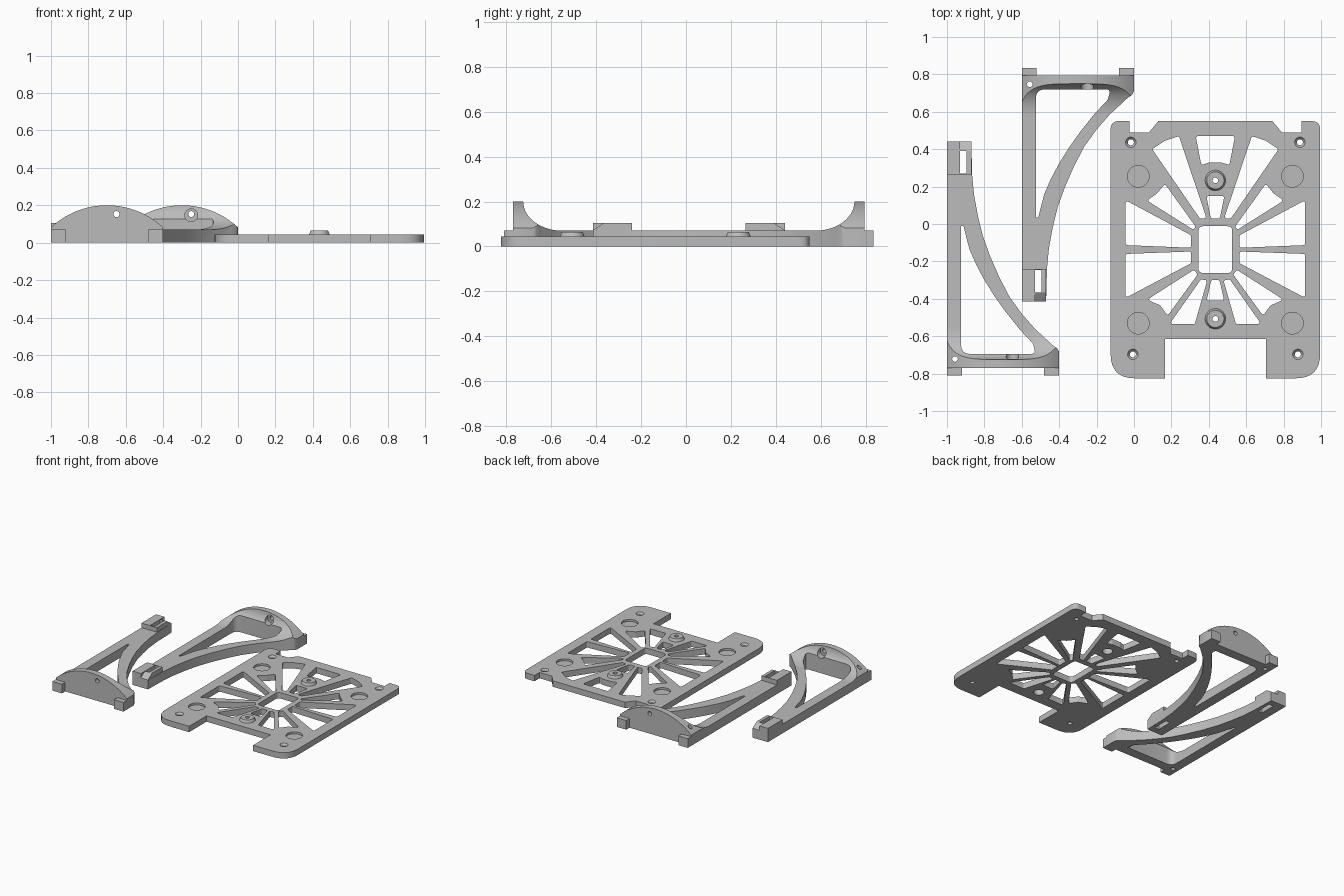
import bpy, bmesh, math
from mathutils import Matrix, Vector

if "Cube" in bpy.data.objects:
    bpy.data.objects.remove(bpy.data.objects["Cube"])

grey = bpy.data.materials.new("printed_grey")
grey.diffuse_color = (0.5, 0.5, 0.5, 1)
grey.use_nodes = True
grey.node_tree.nodes["Principled BSDF"].inputs["Base Color"].default_value = grey.diffuse_color
D = bpy.data


def link(name, mesh):
    ob = D.objects.new(name, mesh)
    bpy.context.collection.objects.link(ob)
    mesh.materials.clear()
    mesh.materials.append(grey)
    return ob


def evaluated(ob):
    bpy.context.view_layer.update()
    return D.meshes.new_from_object(ob.evaluated_get(bpy.context.evaluated_depsgraph_get()))


def rounded(pts, r, n=4):
    """Round every corner of a polygon; r may be a list."""
    out = []
    for i, p in enumerate(pts):
        p = Vector(p)
        a, b = Vector(pts[i - 1]) - p, Vector(pts[(i + 1) % len(pts)]) - p
        rad = r[i] if isinstance(r, list) else r
        ang = a.angle(b)
        if rad == 0 or ang > 2.9:
            out.append(p)
            continue
        t = min(rad / math.tan(ang / 2), a.length * .45, b.length * .45)
        s, e = p + a.normalized() * t, p + b.normalized() * t
        for k in range(n + 1):
            u = k / n
            out.append(s * (1 - u) ** 2 + p * 2 * u * (1 - u) + e * u ** 2)
    return out


def prism(name, loops, lo, hi, axis='z'):
    """Extrude outline loops (inner loops are holes) along an axis."""
    cu = D.curves.new(name, 'CURVE')
    cu.dimensions, cu.fill_mode, cu.extrude = '2D', 'BOTH', (hi - lo) / 2
    for loop in loops:
        sp = cu.splines.new('POLY')
        sp.points.add(len(loop) - 1)
        for q, p in zip(sp.points, loop):
            q.co = (p[0], p[1], 0, 1)
        sp.use_cyclic_u = True
    tmp = D.objects.new(name, cu)
    bpy.context.collection.objects.link(tmp)
    me = evaluated(tmp)
    D.objects.remove(tmp)
    c = (lo + hi) / 2
    m = {'z': Matrix.Translation((0, 0, c)),
         'x': Matrix(((0, 0, 1, c), (1, 0, 0, 0), (0, 1, 0, 0), (0, 0, 0, 1))),
         'y': Matrix(((1, 0, 0, 0), (0, 0, 1, c), (0, 1, 0, 0), (0, 0, 0, 1)))}[axis]
    bm = bmesh.new()
    bm.from_mesh(me)
    bm.transform(m)
    bmesh.ops.remove_doubles(bm, verts=bm.verts, dist=1e-5)
    bmesh.ops.recalc_face_normals(bm, faces=bm.faces)
    bm.to_mesh(me)
    bm.free()
    return link(name, me)


def rod(name, x, y, z0, z1, r0, r1=None, seg=32, along_y=False):
    """Cylinder or cone from z0 to z1; along_y swaps y and z."""
    bm = bmesh.new()
    m = Matrix.Translation((x, y, (z0 + z1) / 2))
    if along_y:
        m = Matrix.Translation((x, (z0 + z1) / 2, y)) @ Matrix.Rotation(-math.pi / 2, 4, 'X')
    bmesh.ops.create_cone(bm, cap_ends=True, segments=seg, radius1=r0,
                          radius2=r0 if r1 is None else r1, depth=z1 - z0, matrix=m)
    me = D.meshes.new(name)
    bm.to_mesh(me)
    bm.free()
    return link(name, me)


def combine(ob, other, op):
    mod = ob.modifiers.new(op, 'BOOLEAN')
    mod.operation, mod.solver, mod.object = op, 'EXACT', other
    me = evaluated(ob)
    ob.modifiers.clear()
    ob.data = me
    D.objects.remove(other)


def smooth(ob):
    bpy.ops.object.select_all(action='DESELECT')
    ob.select_set(True)
    bpy.context.view_layer.objects.active = ob
    bpy.ops.object.shade_smooth_by_angle(angle=math.radians(30))


def rect(x0, x1, y0, y1):
    return [(x0, y0), (x1, y0), (x1, y1), (x0, y1)]


# ---- vented plate: half outline mirrored about its centre line
CX, T = 0.435, 0.045


def flip(pts):
    return [(2 * CX - x, y) for x, y in pts]


half = [(.165, -.615), (.165, -.825), (-.125, -.825), (-.125, .55), (-.025, .55),
        (-.025, .49), (.08, .49), (.13, .55)]
radii = [0, 0, .13, .11, 0, 0, 0, 0]
outline = rounded(half + flip(half)[::-1], radii + radii[::-1], 8)

# window openings on the left half, repeated on the right
side_windows = [
    [(-.045, .127), (.305, -.06), (.305, -.127), (-.045, -.113)],
    [(-.045, -.16), (.305, -.147), (.305, -.21), (-.045, -.395)],
    [(.07, .125), (.125, .165), (.165, .215), (.33, -.015), (.316, -.03)],
    [(.07, -.405), (.14, -.435), (.18, -.49), (.34, -.27), (.32, -.245)],
    [(.097, .40), (.165, .445), (.24, .47), (.388, .03), (.352, .03)],
    [(.19, -.535), (.325, -.535), (.392, -.30), (.357, -.297)],
]
centre_windows = [
    [(.33, .47), (.54, .47), (.51, .315), (.47, .328), (.40, .328), (.36, .315)],
    [(.387, .15), (.483, .15), (.459, .03), (.411, .03)],
    [(.413, -.30), (.457, -.30), (.482, -.41), (.388, -.41)],
]
windows = [w for s in side_windows for w in (s, flip(s))] + centre_windows
loops = [outline, rounded(rect(.345, .525, -.262, -.012), .025)]
loops += [rounded(w, .012) for w in windows]
plate = prism("vented_plate", loops, 0, T)

# shallow round recesses and countersunk corner holes
for s in (-1, 1):
    for y in (.255, -.53):
        combine(plate, rod("cut", CX + s * .412, y, .03, .1, .058), 'DIFFERENCE')
    for dx, y in ((.452, .437), (.441, -.697)):
        combine(plate, rod("cut", CX + s * dx, y, -.1, .1, .016), 'DIFFERENCE')
        combine(plate, rod("cut", CX + s * dx, y, .03, .06, .016, .04), 'DIFFERENCE')

# two screw bosses on the centre line, hollow from below
for y in (.233, -.507):
    combine(plate, rod("boss", CX, y, .02, .065, .066, .046), 'UNION')
    combine(plate, rod("cut", CX, y, -.1, .1, .015), 'DIFFERENCE')
    combine(plate, rod("cut", CX, y, -.1, .04, .036), 'DIFFERENCE')
smooth(plate)

# ---- curved bracket: plan outline with triangular opening and end slot
plan = [(-1, -.77), (-.4, -.77), (-.4, -.685), (-.41, -.665), (-.435, -.648), (-.53, -.56),
        (-.60, -.48), (-.665, -.39), (-.72, -.285), (-.77, -.17), (-.808, -.065),
        (-.835, .045), (-.855, .155), (-.865, .26), (-.87, .44), (-1, .44)]
opening = [(-.925, -.695), (-.525, -.695), (-.54, -.64), (-.61, -.565), (-.69, -.465),
           (-.75, -.38), (-.80, -.30), (-.845, -.215), (-.88, -.135), (-.912, -.01), (-.925, -.01)]
slot = rect(-.93, -.895, .27, .39)
bracket = prism("left_bracket", [plan, rounded(opening, [.05, .02] + [0] * 7 + [.01, .01]), slot], 0, .21)

# side profile: low rail sweeping up into the end wall
sweep = [(-.55 - .175 * math.sin(a), .2 - .13 * math.cos(a))
         for a in (math.pi / 2 * k / 14 for k in range(15))]
profile = [(-.8, -.01), (.5, -.01), (.5, .07)] + sweep + [(-.8, .2)]
combine(bracket, prism("cut", [profile], -1.1, -.3, 'x'), 'INTERSECT')

# arched top of the end wall
arch = [(-.7 + .44 * math.sin(a), -.24 + .44 * math.cos(a))
        for a in (math.radians(-50 + 100 * k / 36) for k in range(37))]
arch = [(-1.05, -.05)] + arch + [(-.35, -.05)]
combine(bracket, prism("cut", [arch], -1, .6, 'y'), 'INTERSECT')

# wall screw hole with inside counterbore, and upright pin hole
combine(bracket, rod("cut", -.65, .153, -.9, -.5, .016, along_y=True), 'DIFFERENCE')
combine(bracket, rod("cut", -.65, .147, -.74, -.5, .034, along_y=True), 'DIFFERENCE')
combine(bracket, rod("cut", -.957, -.722, -.1, .3, .015), 'DIFFERENCE')

# raised slotted end block with sloped nose, and two feet
block = [(.265, .06), (.44, .06), (.44, .072), (.39, .105), (.265, .105)]
nose = prism("nose", [block], -.94, -.87, 'x')
combine(nose, prism("wall", [rect(-1, -.93, .265, .44)], .06, .105), 'UNION')
combine(nose, prism("cut", [slot], 0, .2), 'DIFFERENCE')
combine(bracket, nose, 'UNION')
for x in (-1, -.48):
    combine(bracket, prism("foot", [rect(x, x + .08, -.81, -.76)], 0, .07), 'UNION')

# mirrored second bracket
me = bracket.data.copy()
me.transform(Matrix.Translation((.4, .025, 0)) @ Matrix.Diagonal((1, -1, 1, 1)))
me.flip_normals()
second = link("right_bracket", me)
smooth(bracket)
smooth(second)
